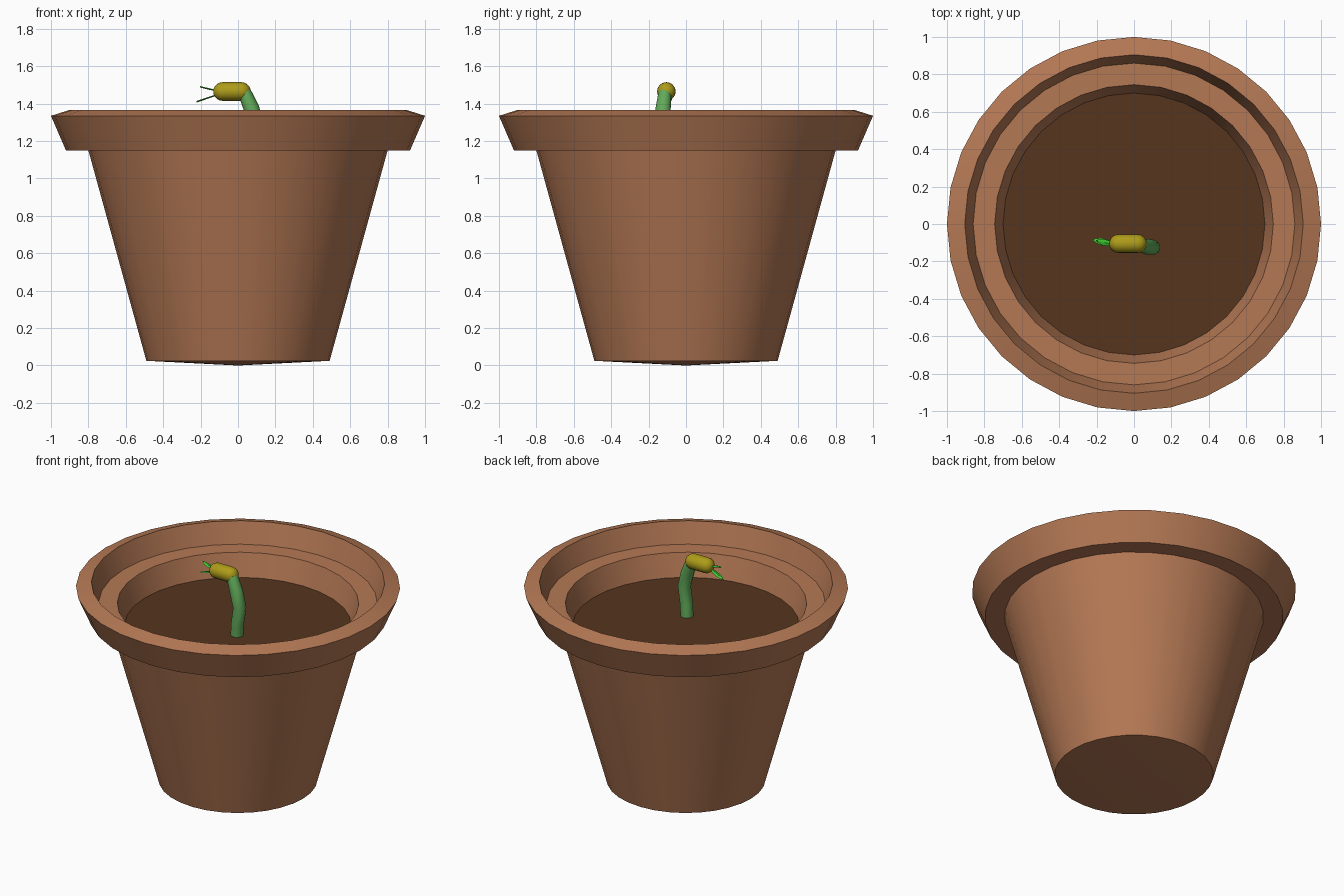
import bpy, bmesh, math
from mathutils import Vector, Matrix

if "Cube" in bpy.data.objects:
    bpy.data.objects.remove(bpy.data.objects["Cube"])


def material(name, rgb):
    m = bpy.data.materials.new(name)
    m.diffuse_color = (*rgb, 1)
    m.use_nodes = True
    m.node_tree.nodes["Principled BSDF"].inputs["Base Color"].default_value = m.diffuse_color
    return m


def finish(name, bm, mat, angle=30):
    bmesh.ops.remove_doubles(bm, verts=bm.verts, dist=1e-5)
    bmesh.ops.recalc_face_normals(bm, faces=bm.faces)
    me = bpy.data.meshes.new(name)
    bm.to_mesh(me)
    bm.free()
    ob = bpy.data.objects.new(name, me)
    bpy.context.collection.objects.link(ob)
    me.materials.append(mat)
    bpy.ops.object.select_all(action='DESELECT')
    ob.select_set(True)
    bpy.context.view_layer.objects.active = ob
    bpy.ops.object.shade_smooth_by_angle(angle=math.radians(angle))
    return ob


def lathe(name, profile, sides, mat, angle=30, matrix=None):
    """Spin (radius, height) points around z."""
    bm = bmesh.new()
    vs = [bm.verts.new((r, 0, z)) for r, z in profile]
    es = [bm.edges.new(p) for p in zip(vs, vs[1:])]
    bmesh.ops.spin(bm, geom=vs + es, cent=(0, 0, 0), axis=(0, 0, 1),
                   angle=2 * math.pi, steps=sides, use_merge=True)
    if matrix:
        bm.transform(matrix)
    return finish(name, bm, mat, angle)


def tube(name, path, sides, mat):
    """Sweep a circle along (point, radius) stations."""
    bm = bmesh.new()
    pts = [Vector(p) for p, r in path]
    rings = []
    for i, (p, r) in enumerate(path):
        d = pts[min(i + 1, len(pts) - 1)] - pts[max(i - 1, 0)]
        u = Vector((0, 1, 0)).cross(d).normalized()
        v = d.cross(u).normalized()
        rings.append([bm.verts.new(pts[i] + r * (math.cos(a) * u + math.sin(a) * v))
                      for a in (2 * math.pi * k / sides for k in range(sides))])
    for a, b in zip(rings, rings[1:]):
        for k in range(sides):
            j = (k + 1) % sides
            bm.faces.new((a[k], a[j], b[j], b[k]))
    bm.faces.new(rings[0])
    bm.faces.new(rings[-1])
    return finish(name, bm, mat, 50)


def leaf(name, base, tip, width, mat):
    """Thin pointed blade lying nearly level."""
    base, tip = Vector(base), Vector(tip)
    d = tip - base
    side = Vector((0, 0, 1)).cross(d).normalized()
    up = d.cross(side).normalized() * 0.004
    bm = bmesh.new()
    for t, w in ((0, 0.3), (0.3, 0.9), (0.6, 1), (0.85, 0.6), (1, 0.08)):
        c = base + d * t
        for s in (-1, 1):
            bm.verts.new(c + side * s * w * width / 2)
        bm.verts.new(c + up)
        bm.verts.new(c - up)
    bmesh.ops.convex_hull(bm, input=bm.verts)
    return finish(name, bm, mat)


clay = material("terracotta", (0.46, 0.19, 0.09))
earth = material("earth", (0.093, 0.036, 0.013))
stem_green = material("stem_green", (0.12, 0.40, 0.10))
seed_yellow = material("seed_yellow", (0.42, 0.33, 0.01))
leaf_green = material("leaf_green", (0.05, 0.60, 0.03))

# Pot: base, tapered wall, flared collar, stepped inside down to the soil
lathe("pot", [(0, 0), (0.49, 0.025), (0.80, 1.15), (0.92, 1.15), (1.0, 1.335),
              (0.905, 1.365), (0.86, 1.226), (0.745, 1.225), (0.70, 1.075)], 32, clay)

# Soil disc
lathe("soil", [(0, 1.075), (0.70, 1.075)], 32, earth)

# Bent stem
tube("stem", [((0.075, -0.118, 1.06), 0.040), ((0.08, -0.12, 1.15), 0.040),
              ((0.10, -0.125, 1.27), 0.041), ((0.072, -0.122, 1.375), 0.042),
              ((0.035, -0.112, 1.46), 0.036)], 10, stem_green)

# Seed head: capsule lying along x
arc = [(0.05 * math.cos(a), 0.05 + 0.05 * math.sin(a))
       for a in (math.pi / 2 * k / 5 for k in range(6))]
capsule = [(r, -z) for r, z in reversed(arc)] + arc
lathe("seed_head", capsule, 16, seed_yellow, 60,
      Matrix.Translation((-0.032, -0.105, 1.465)) @ Matrix.Rotation(math.pi / 2, 4, 'Y'))

# Two sprouting leaves
leaf("leaf_upper", (-0.11, -0.11, 1.468), (-0.203, -0.088, 1.49), 0.034, leaf_green)
leaf("leaf_lower", (-0.11, -0.107, 1.448), (-0.222, -0.085, 1.41), 0.038, leaf_green)
